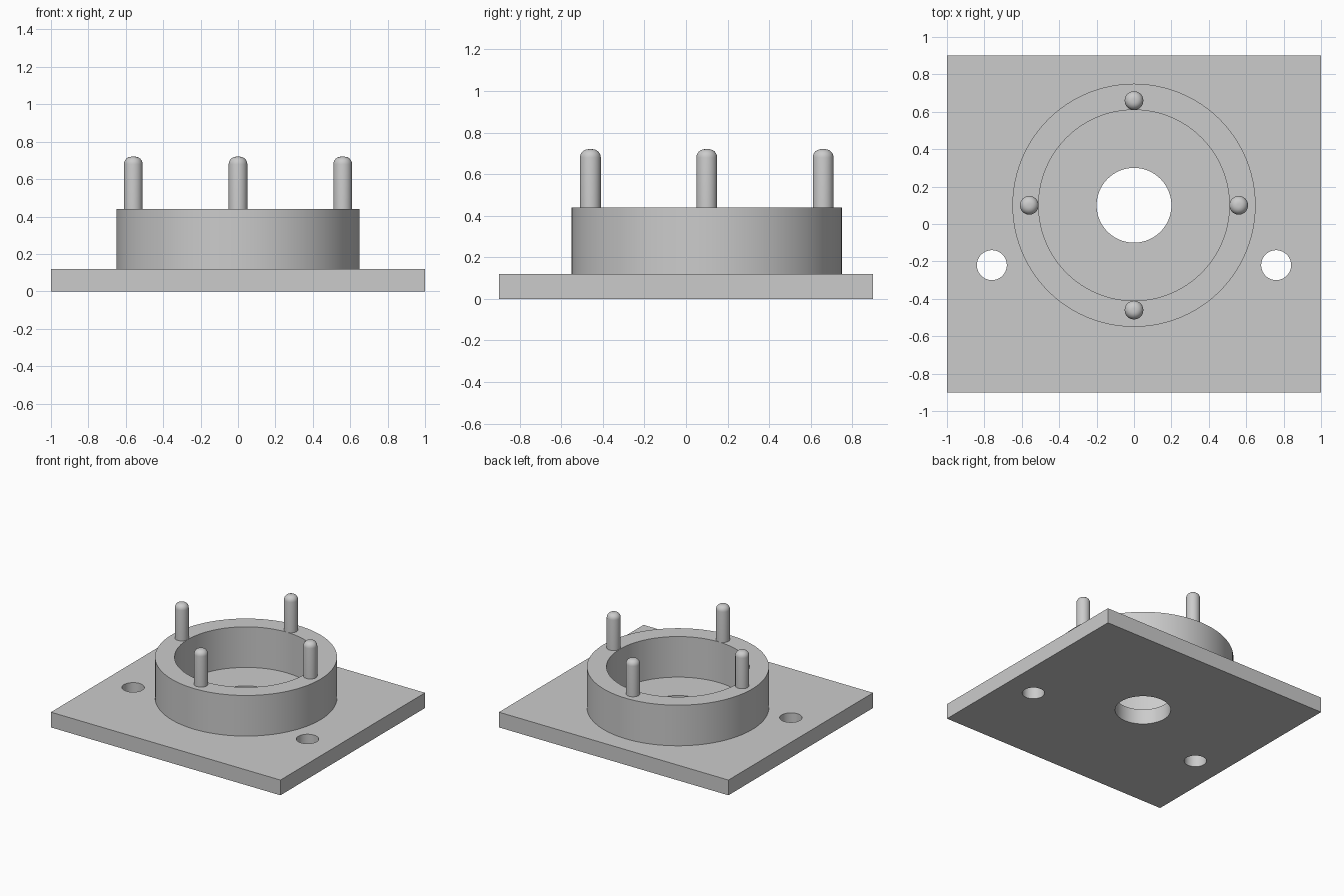
import bpy, bmesh
from math import cos, sin, pi, radians

old = bpy.data.objects.get("Cube")
if old:
    bpy.data.objects.remove(old, do_unlink=True)

CENTRE_Y = 0.1
PLATE_TOP = 0.12
RING_TOP = 0.44
PIN_TOP = 0.72
SINK = 0.02

grey = bpy.data.materials.new("machined grey")
grey.use_nodes = True
grey.diffuse_color = (0.6, 0.6, 0.6, 1)
grey.node_tree.nodes["Principled BSDF"].inputs["Base Color"].default_value = (0.6, 0.6, 0.6, 1)


def select_only(obj):
    bpy.ops.object.select_all(action='DESELECT')
    obj.select_set(True)
    bpy.context.view_layer.objects.active = obj


def smooth(obj):
    select_only(obj)
    bpy.ops.object.shade_smooth_by_angle(angle=radians(35))


def lathe(name, profile, location, steps):
    """Revolve a closed (radius, height) profile around z."""
    bm = bmesh.new()
    verts = [bm.verts.new((r, 0, z)) for r, z in profile]
    edges = [bm.edges.new((a, b)) for a, b in zip(verts, verts[1:] + verts[:1])]
    bmesh.ops.spin(bm, geom=verts + edges, cent=(0, 0, 0), axis=(0, 0, 1),
                   angle=2 * pi, steps=steps, use_merge=True)
    bmesh.ops.remove_doubles(bm, verts=bm.verts, dist=1e-5)
    bmesh.ops.dissolve_degenerate(bm, edges=bm.edges, dist=1e-5)
    bmesh.ops.recalc_face_normals(bm, faces=bm.faces)
    mesh = bpy.data.meshes.new(name)
    bm.to_mesh(mesh)
    bm.free()
    mesh.materials.append(grey)
    obj = bpy.data.objects.new(name, mesh)
    obj.location = location
    bpy.context.collection.objects.link(obj)
    smooth(obj)
    return obj


# Base plate
bpy.ops.mesh.primitive_cube_add(size=1, location=(0, 0, PLATE_TOP / 2))
plate = bpy.context.object
plate.name = "base_plate"
plate.scale = (2, 1.8, PLATE_TOP)
bpy.ops.object.transform_apply(location=True, rotation=False, scale=True)
plate.data.materials.append(grey)

# Bore and two mounting holes drilled through the plate
for x, y, radius in ((0, CENTRE_Y, 0.2), (-0.76, -0.22, 0.08), (0.76, -0.22, 0.08)):
    bpy.ops.mesh.primitive_cylinder_add(vertices=64, radius=radius, depth=1, location=(x, y, 0))
    cutter = bpy.context.object
    cutter.name = "hole_cutter"
    cutter.hide_render = True
    cutter.data.materials.append(grey)
    select_only(plate)
    drill = plate.modifiers.new("drill", 'BOOLEAN')
    drill.operation = 'DIFFERENCE'
    drill.solver = 'EXACT'
    drill.object = cutter
    bpy.ops.object.modifier_apply(modifier=drill.name)
    bpy.data.objects.remove(cutter, do_unlink=True)
smooth(plate)

# Raised ring
bottom = PLATE_TOP - SINK
lathe("raised_ring",
      [(0.65, bottom), (0.65, RING_TOP), (0.51, RING_TOP), (0.51, bottom)],
      (0, CENTRE_Y, 0), 96)

# Four pins with rounded tips standing on the ring
PIN_R, FILLET = 0.05, 0.04
tip = [(PIN_R - FILLET + FILLET * cos(a * pi / 12), PIN_TOP - FILLET + FILLET * sin(a * pi / 12))
       for a in range(7)]
pin_profile = [(0, RING_TOP - SINK), (PIN_R, RING_TOP - SINK)] + tip + [(0, PIN_TOP)]
for i, side in enumerate(("left", "back", "right", "front")):
    angle = i * pi / 2
    lathe(side + "_pin", pin_profile,
          (0.56 * cos(angle), CENTRE_Y + 0.56 * sin(angle), 0), 32)
